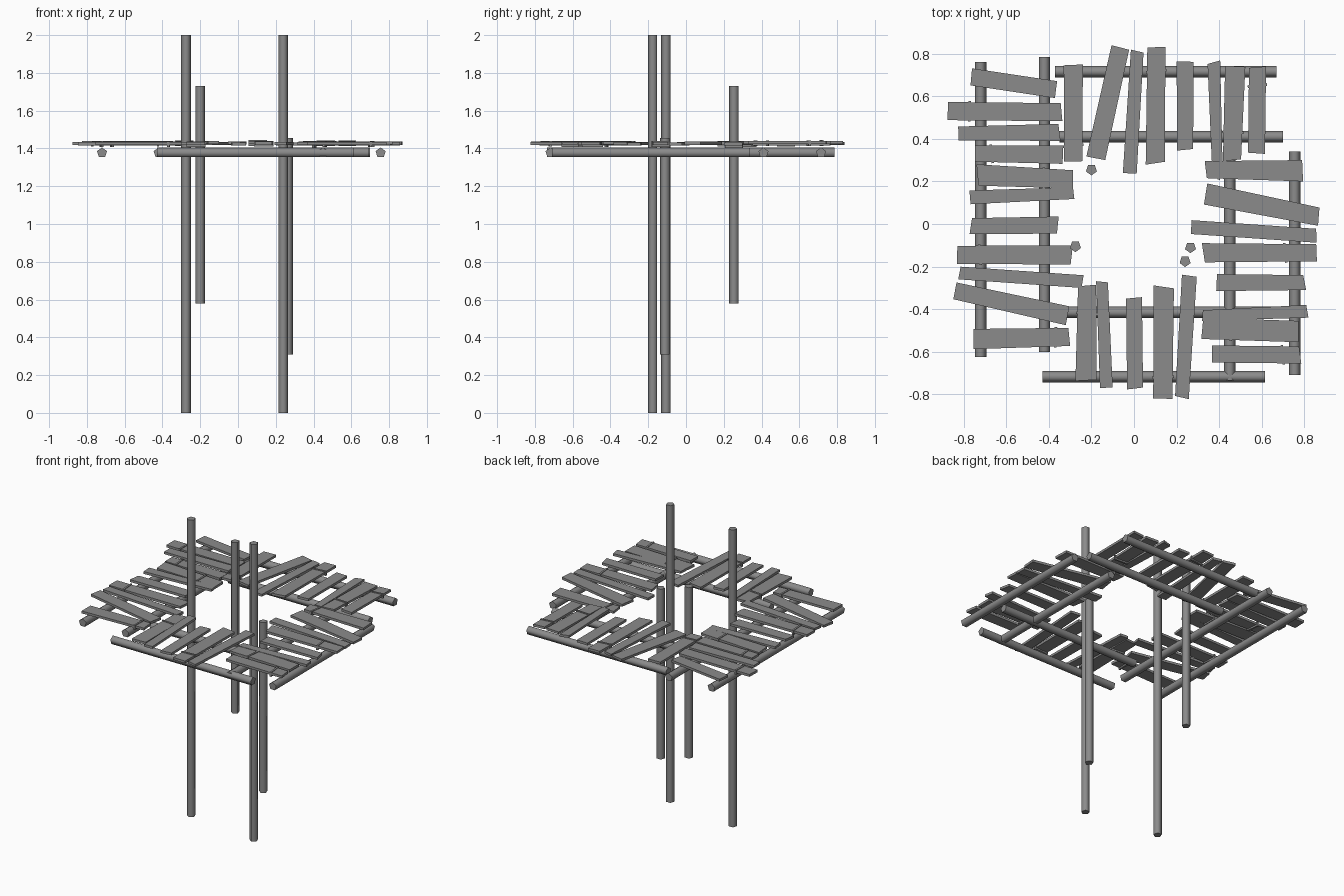
import bpy
import bmesh
import random
from math import radians
from mathutils import Vector

random.seed(4)

cube = bpy.data.objects.get("Cube")
if cube:
    bpy.data.objects.remove(cube, do_unlink=True)

# One weathered wood colour for everything
wood = bpy.data.materials.new("weathered_grey_wood")
wood.use_nodes = True
wood_colour = (.26, .26, .26, 1)
wood.diffuse_color = wood_colour
wood.node_tree.nodes["Principled BSDF"].inputs["Base Color"].default_value = wood_colour

DECK_HEIGHT = 1.428
RAIL_HEIGHT = 1.377
THICKNESS = .016


def jitter(amount):
    return random.uniform(-amount, amount)


def pole(name, start, end, radius=.028):
    """Five-sided pole between two points, softly shaded along its length."""
    start, end = Vector(start), Vector(end)
    axis = end - start
    bpy.ops.mesh.primitive_cylinder_add(
        vertices=5, radius=radius, depth=axis.length, location=(start + end) / 2)
    obj = bpy.context.object
    obj.name = name
    obj.rotation_euler = axis.to_track_quat('Z', 'Y').to_euler()
    obj.data.materials.append(wood)
    bpy.ops.object.shade_smooth_by_angle(angle=radians(80))
    return obj


def slab(name, start, end, start_width, end_width, height, thickness, ragged=0):
    """Flat tapered board from start to end, with optionally crooked ends."""
    start, end = Vector(start), Vector(end)
    along = (end - start).normalized()
    across = Vector((-along.y, along.x))
    outline = []
    for point, width, side in ((start, start_width, 1), (start, start_width, -1),
                               (end, end_width, -1), (end, end_width, 1)):
        outline.append(point + across * side * width / 2 + along * jitter(ragged))
    bm = bmesh.new()
    bottom = [bm.verts.new((p.x, p.y, height - thickness / 2)) for p in outline]
    face = bm.faces.new(bottom)
    top = bmesh.ops.extrude_face_region(bm, geom=[face])["geom"]
    bmesh.ops.translate(bm, vec=(0, 0, thickness),
                        verts=[g for g in top if isinstance(g, bmesh.types.BMVert)])
    bmesh.ops.recalc_face_normals(bm, faces=bm.faces)
    mesh = bpy.data.meshes.new(name)
    bm.to_mesh(mesh)
    bm.free()
    mesh.materials.append(wood)
    obj = bpy.data.objects.new(name, mesh)
    bpy.context.collection.objects.link(obj)
    return obj


def deck(side, boards, bindings):
    """One side of the walkway; bindings map a board to its tie position."""
    for i, (x0, y0, w0, x1, y1, w1) in enumerate(boards):
        start, end = Vector((x0, y0)), Vector((x1, y1))
        height = DECK_HEIGHT + jitter(.004)
        slab(f"{side}_plank_{i}", start, end, w0, w1, height, THICKNESS, .008)
        if i in bindings:
            # Thin rope tie wrapped across the board
            along = (end - start).normalized()
            across = Vector((-along.y, along.x))
            reach = (w0 + (w1 - w0) * bindings[i]) / 2 + .005
            centre = start.lerp(end, bindings[i])
            slant = along * jitter(.006)
            slab(f"{side}_rope_tie_{i}", centre - across * reach - slant,
                 centre + across * reach + slant, .012, .012,
                 height - .003, THICKNESS + .014)


# Upright posts
for name, x, y, low, high in (("left_front_post", .24, -.175, 0, 2),
                              ("left_inner_post", .265, -.11, .31, 1.455),
                              ("right_front_post", -.275, -.105, 0, 2),
                              ("right_back_post", -.2, .255, .58, 1.73)):
    pole(name, (x, y, low), (x, y, high), .027)

# Rails running front to back
for name, x, near, far in (("right_outer_rail", -.72, -.625, .76),
                           ("right_inner_rail", -.42, -.6, .785),
                           ("left_inner_rail", .45, -.735, .32),
                           ("left_outer_rail", .755, -.71, .34)):
    pole(name, (x, near, RAIL_HEIGHT), (x, far, RAIL_HEIGHT))

# Rails running side to side
for name, y, low, high in (("back_outer_rail", .715, -.37, .67),
                           ("back_inner_rail", .41, -.35, .7),
                           ("front_inner_rail", -.415, -.35, .69),
                           ("front_outer_rail", -.717, -.43, .615)):
    pole(name, (low, y, RAIL_HEIGHT), (high, y, RAIL_HEIGHT))

# Walkway boards: start x, start y, start width, end x, end y, end width
deck("right", (
    (-.76, .69, .08, -.36, .63, .08),
    (-.88, .53, .085, -.34, .525, .085),
    (-.83, .425, .065, -.35, .43, .08),
    (-.75, .33, .075, -.34, .325, .085),
    (-.735, .23, .1, -.29, .21, .085),
    (-.77, .125, .065, -.28, .145, .055),
    (-.765, -.01, .075, -.355, -.005, .08),
    (-.83, -.145, .085, -.295, -.145, .09),
    (-.82, -.23, .06, -.245, -.27, .06),
    (-.835, -.315, .08, -.315, -.43, .09),
    (-.75, -.54, .095, -.3, -.53, .085),
), {1: .2, 3: .2, 4: .7, 7: .2, 10: .85})

deck("left", (
    (.335, .255, .08, .79, .25, .1),
    (.34, .14, .1, .865, .035, .085),
    (.275, -.015, .065, .855, -.055, .065),
    (.325, -.135, .09, .86, -.135, .08),
    (.39, -.275, .08, .8, -.275, .07),
    (.32, -.43, .05, .81, -.41, .06),
    (.325, -.49, .1, .775, -.505, .1),
    (.37, -.61, .08, .78, -.615, .08),
), {0: .15, 3: .72, 6: .3, 7: .8})

deck("back", (
    (-.285, .29, .085, -.285, .745, .09),
    (-.18, .305, .09, -.065, .825, .085),
    (-.02, .235, .065, .015, .81, .06),
    (.1, .285, .09, .105, .825, .085),
    (.24, .35, .075, .24, .76, .08),
    (.39, .3, .05, .375, .76, .06),
    (.46, .3, .085, .475, .735, .095),
    (.575, .33, .08, .58, .74, .08),
), {0: .17, 3: .8, 6: .3, 7: .78})

deck("front", (
    (-.225, -.735, .1, -.22, -.285, .085),
    (-.13, -.765, .06, -.15, -.275, .055),
    (.005, -.77, .075, 0, -.35, .075),
    (.135, -.825, .09, .14, -.295, .095),
    (.225, -.815, .065, .26, -.24, .07),
), {0: .7, 3: .2})
